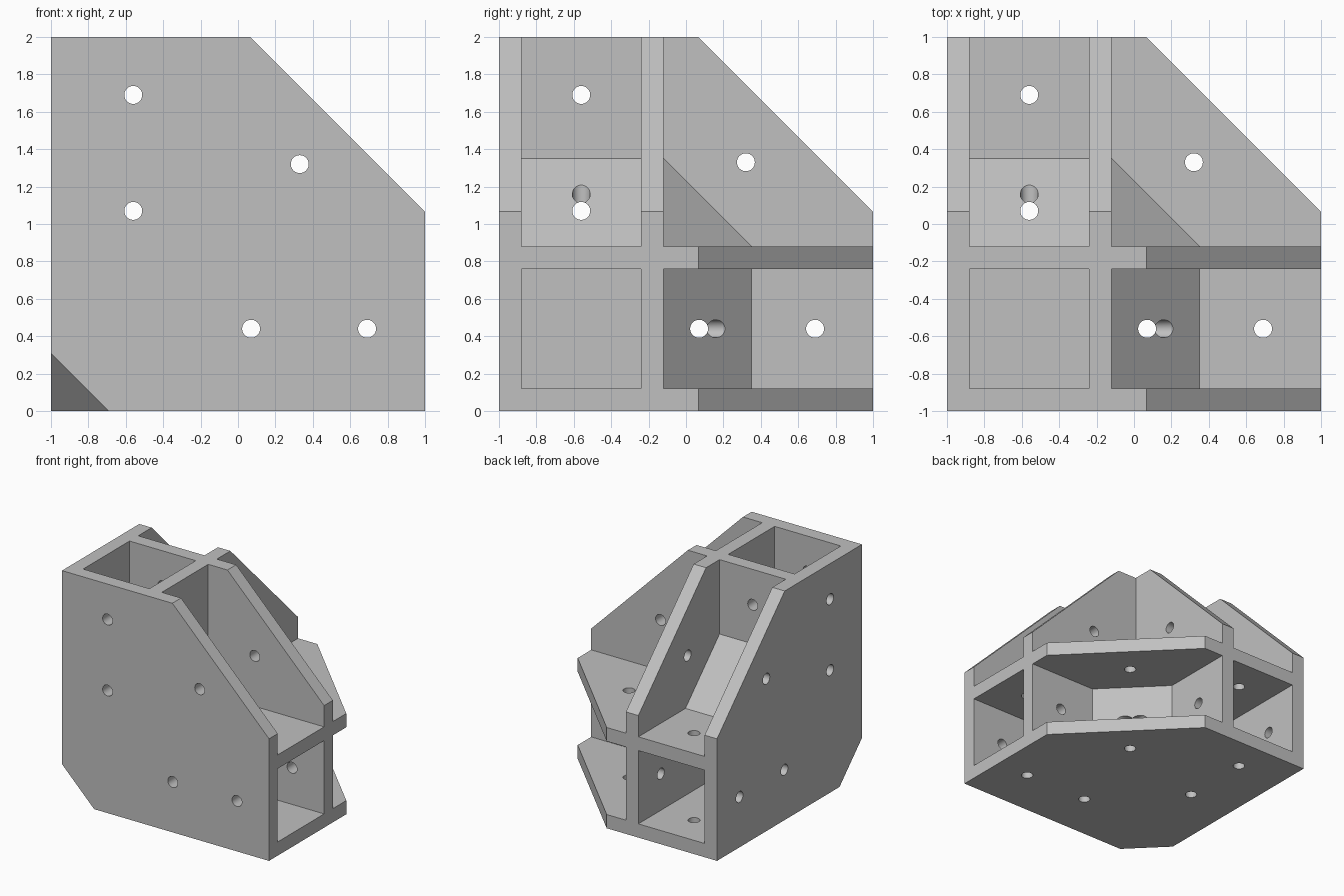
import bpy, bmesh, math
from mathutils import Matrix, Vector

default = bpy.data.objects.get("Cube")
if default:
    bpy.data.objects.remove(default, do_unlink=True)

SIZE = 2.0
WALL = 0.12       # plate thickness
INNER = 0.76      # inner side of the second plate
OUTER = 0.88      # outer side of the second plate
FAR = 2.2         # cutters reach past the body
HOLE_RADIUS = 0.048
HOLES = [(0.44, 1.69), (0.44, 1.07), (1.32, 1.33), (1.07, 0.44), (1.69, 0.44)]


def roll(v, k):
    """Cycle the axes so a shape can be repeated for x, y and z."""
    return Vector([v[(i - k) % 3] for i in range(3)])


def block(lo, hi, cuts=()):
    """Box from lo to hi; each cut (normal, offset) removes dot(p, normal) > offset."""
    bm = bmesh.new()
    lo, hi = Vector(lo), Vector(hi)
    size = Matrix.Diagonal((hi - lo).to_4d())
    bmesh.ops.create_cube(bm, size=1, matrix=Matrix.Translation((lo + hi) / 2) @ size)
    for normal, offset in cuts:
        n = Vector(normal)
        bmesh.ops.bisect_plane(bm, geom=bm.verts[:] + bm.edges[:] + bm.faces[:],
                               plane_co=n * offset / n.length_squared,
                               plane_no=n, clear_outer=True)
        bmesh.ops.holes_fill(bm, edges=bm.edges[:])
    bmesh.ops.recalc_face_normals(bm, faces=bm.faces[:])
    return bm


def make_object(name, parts):
    """Merge several bmeshes into one object."""
    total = bmesh.new()
    for bm in parts:
        temp = bpy.data.meshes.new("part")
        bm.to_mesh(temp)
        bm.free()
        total.from_mesh(temp)
        bpy.data.meshes.remove(temp)
    mesh = bpy.data.meshes.new(name)
    total.to_mesh(mesh)
    total.free()
    obj = bpy.data.objects.new(name, mesh)
    bpy.context.collection.objects.link(obj)
    return obj


def carve(target, name, parts):
    cutter = make_object(name, parts)
    cutter.hide_render = True
    mod = target.modifiers.new(name, 'BOOLEAN')
    mod.operation = 'DIFFERENCE'
    mod.solver = 'EXACT'
    mod.object = cutter
    bpy.context.view_layer.objects.active = target
    bpy.ops.object.modifier_apply(modifier=name)
    bpy.data.objects.remove(cutter, do_unlink=True)


# Body: cube with three long bevels and one clipped corner
bevels = [(roll((1, 1, 0), k), 3.066) for k in range(3)]
bracket = make_object("corner_bracket", [
    block((0, 0, 0), (SIZE, SIZE, SIZE), bevels + [((-1, -1, -1), -0.31)])])

# Square sockets, braced channels between plates, and the open inner corner
pockets = []
for k in range(3):
    pockets.append(block(roll((WALL, WALL, OUTER), k), roll((INNER, INNER, FAR), k)))
    pockets.append(block(roll((OUTER, OUTER, WALL), k), roll((FAR, FAR, INNER), k),
                         [(roll((-1, -1, 0), k), -2.23)]))
pockets.append(block((OUTER,) * 3, (FAR,) * 3, [((-1, -1, -1), -3.11)]))
carve(bracket, "pocket_cutter", pockets)

# Screw holes right through, five along each axis
for k in range(3):
    drills = []
    for a, b in HOLES:
        bm = bmesh.new()
        turn = Vector((0, 0, 1)).rotation_difference(roll((0, 0, 1), k)).to_matrix().to_4x4()
        bmesh.ops.create_cone(bm, cap_ends=True, segments=32, radius1=HOLE_RADIUS,
                              radius2=HOLE_RADIUS, depth=3,
                              matrix=Matrix.Translation(roll((a, b, 1), k)) @ turn)
        drills.append(bm)
    carve(bracket, "screw_hole_cutter", drills)

# Centre on the ground and colour
bracket.data.transform(Matrix.Translation((-1, -1, 0)))
grey = bpy.data.materials.new("light_grey")
grey.use_nodes = True
colour = (0.53, 0.53, 0.53, 1)
grey.diffuse_color = colour
grey.node_tree.nodes["Principled BSDF"].inputs["Base Color"].default_value = colour
bracket.data.materials.clear()
bracket.data.materials.append(grey)
for poly in bracket.data.polygons:
    poly.material_index = 0

# Smooth hole walls, crisp flat plates
bpy.ops.object.select_all(action='DESELECT')
bracket.select_set(True)
bpy.context.view_layer.objects.active = bracket
bpy.ops.object.shade_smooth_by_angle(angle=math.radians(30))
